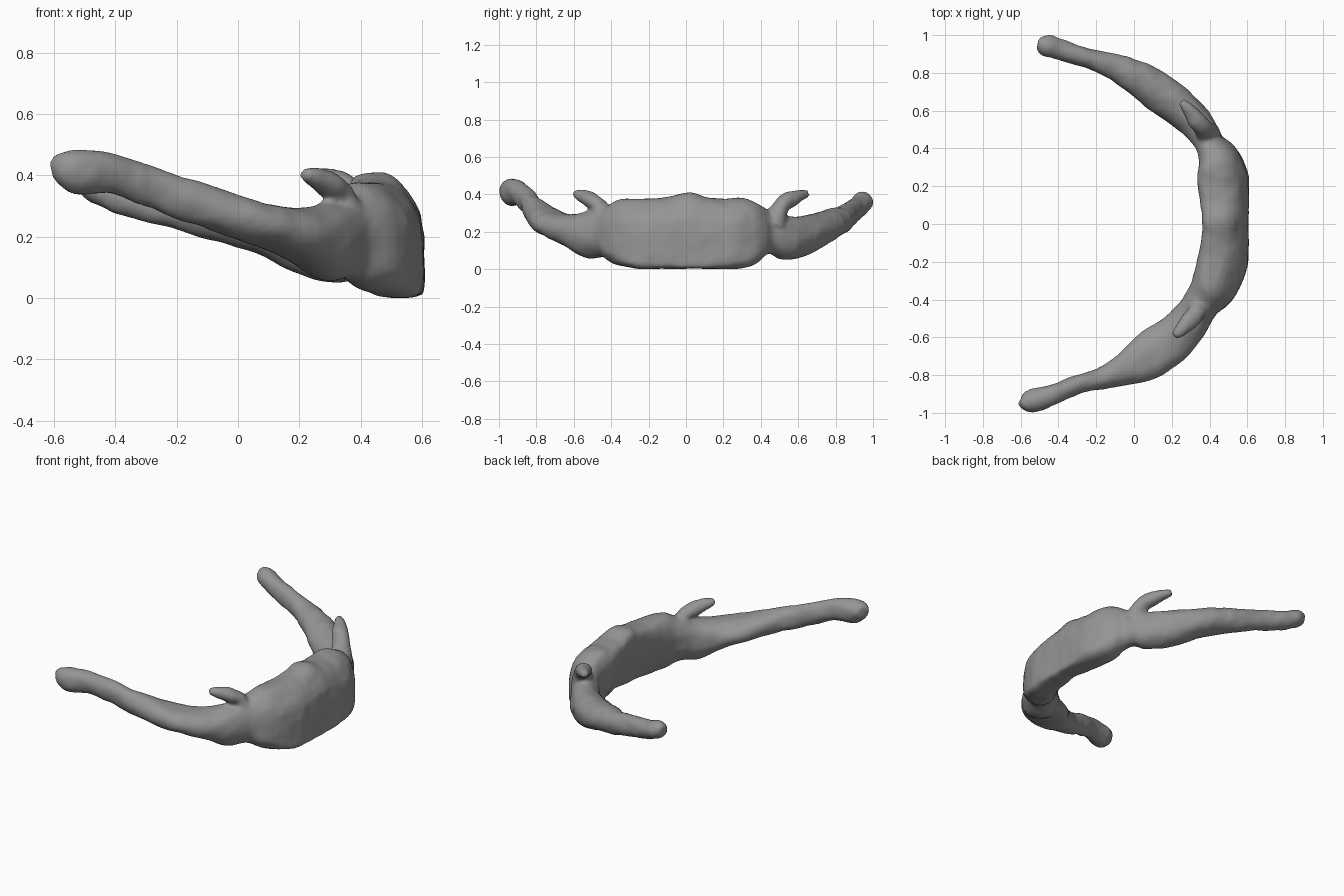
import bpy, bmesh, math
from mathutils import Vector, noise

cube = bpy.data.objects.get("Cube")
if cube:
    bpy.data.objects.remove(cube)

# One plain stone-grey colour
grey = bpy.data.materials.new("stone grey")
grey.use_nodes = True
COLOUR = (0.3, 0.3, 0.3, 1)
grey.diffuse_color = COLOUR
grey.node_tree.nodes["Principled BSDF"].inputs["Base Color"].default_value = COLOUR

# Stations along the crescent: x, y, half width, bottom, top
right_arm = [
    (-.595, -.92, .035, .39, .465), (-.54, -.935, .066, .34, .487),
    (-.42, -.90, .052, .34, .475), (-.3, -.85, .048, .295, .435),
    (-.18, -.82, .06, .25, .397), (-.06, -.775, .085, .21, .36),
    (.06, -.71, .122, .17, .315), (.19, -.62, .122, .12, .295),
    (.28, -.53, .108, .06, .31), (.345, -.43, .098, .065, .34),
]
body = [
    (.41, -.345, .12, .02, .375), (.462, -.225, .132, .0, .375),
    (.48, -.1, .124, .0, .385), (.485, .02, .118, .0, .412),
    (.478, .13, .126, .0, .385), (.467, .235, .135, .0, .38),
    (.446, .335, .118, .015, .378),
]
left_arm = [
    (.395, .425, .078, .08, .325), (.345, .515, .088, .05, .29),
    (.255, .605, .098, .06, .285), (.13, .70, .105, .115, .3),
    (.0, .78, .09, .165, .32), (-.12, .84, .068, .2, .34),
    (-.25, .88, .052, .235, .365), (-.38, .918, .056, .27, .39),
    (-.46, .943, .06, .305, .415), (-.51, .955, .035, .335, .4),
]
# Horn stations: x, y, z, radius
right_horn = [(.355, -.44, .25, .075), (.335, -.465, .335, .05),
              (.285, -.525, .376, .048), (.215, -.595, .405, .02)]
left_horn = [(.39, .47, .23, .075), (.37, .505, .33, .05),
             (.325, .56, .374, .048), (.255, .65, .405, .02)]


def spline(points, steps):
    """Smooth curve through tuples of any length (Catmull-Rom)."""
    pts = [Vector(p) for p in points]
    pts = [pts[0]] + pts + [pts[-1]]
    out = []
    for a, b, c, d in zip(pts, pts[1:], pts[2:], pts[3:]):
        for i in range(steps):
            t = i / steps
            out.append(b + (c - a) * t / 2 + (a * 2 - b * 5 + c * 4 - d) * t * t / 2
                       + (b * 3 - a - c * 3 + d) * t ** 3 / 2)
    return out + [pts[-1]]


def skin(bm, rings):
    """Bridge rings of points into a closed tube."""
    loops = [[bm.verts.new(p) for p in ring] for ring in rings]
    n = len(loops[0])
    for a, b in zip(loops, loops[1:]):
        for i in range(n):
            j = (i + 1) % n
            bm.faces.new((a[i], a[j], b[j], b[i]))
    bm.faces.new(loops[0][::-1])
    bm.faces.new(loops[-1])


def tangent(pts, i):
    return (pts[min(i + 1, len(pts) - 1)] - pts[max(i - 1, 0)]).normalized()


def rounded(value, power):
    return math.copysign(abs(value) ** power, value)


def crescent_rings(stations, sides=28):
    """Round arms; the body leans inward and has an upright outer face."""
    pts = spline(stations, 4)
    flat = [Vector((p[0], p[1], 0)) for p in pts]
    for i, p in enumerate(pts):
        t = tangent(flat, i)
        outward = Vector((t.y, -t.x, 0))
        middle = math.exp(-(p[1] / .38) ** 4)      # 1 in the body, 0 in the arms
        power = 1 - .3 * middle
        ring = []
        for k in range(sides):
            angle = math.tau * k / sides
            u, v = rounded(math.cos(angle), power), rounded(math.sin(angle), power)
            lean = middle * (.02 - .065 * max(v, -.6))
            side = min(p[2] * u * (1 - .05 * middle) + lean, p[2] * 1.02)
            ring.append(flat[i] + outward * side
                        + Vector((0, 0, (p[3] + p[4]) / 2 + v * (p[4] - p[3]) / 2)))
        yield ring


def horn_rings(stations, sides=14):
    pts = spline(stations, 5)
    path = [p.to_3d() for p in pts]
    for i, p in enumerate(pts):
        t = tangent(path, i)
        across = t.cross(Vector((0, 0, 1))).normalized()
        up = across.cross(t)
        yield [path[i] + (across * math.cos(a) + up * math.sin(a) * .9) * p[3]
               for a in (math.tau * k / sides for k in range(sides))]


# Crescent and horns as closed tubes, with a gently lumpy surface
bm = bmesh.new()
skin(bm, list(crescent_rings(right_arm + body + left_arm)))
for horn in (right_horn, left_horn):
    skin(bm, list(horn_rings(horn)))
bmesh.ops.recalc_face_normals(bm, faces=bm.faces)
bm.normal_update()
for v, normal in [(v, v.normal.copy()) for v in bm.verts]:
    v.co += normal * (noise.noise(v.co * 8) * .006 + noise.noise(v.co * 17) * .006)
    v.co.z = max(v.co.z, 0)

mesh = bpy.data.meshes.new("horned_crescent")
bm.to_mesh(mesh)
bm.free()
mesh.materials.append(grey)
crescent = bpy.data.objects.new("horned_crescent", mesh)
bpy.context.collection.objects.link(crescent)

# Fuse the tubes into one skin and soften the joints
fuse = crescent.modifiers.new("fuse", 'REMESH')
fuse.mode = 'VOXEL'
fuse.voxel_size = .012
fuse.use_smooth_shade = True
soften = crescent.modifiers.new("soften", 'SMOOTH')
soften.factor = .5
soften.iterations = 3
